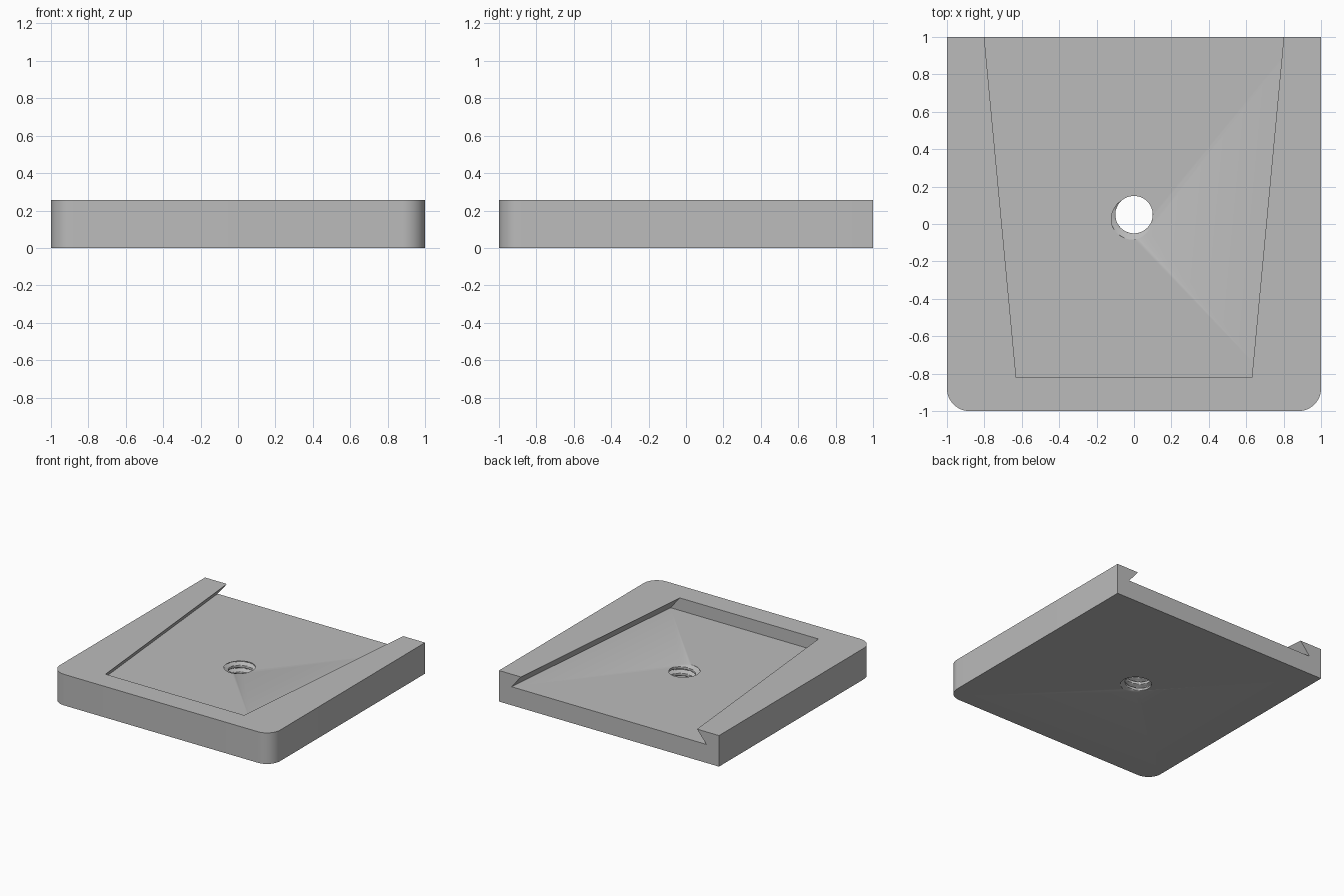
import bpy, bmesh, math

cube = bpy.data.objects.get("Cube")
if cube:
    bpy.data.objects.remove(cube, do_unlink=True)

HEIGHT = 0.255
FLOOR = 0.152      # height of the recessed floor
HOLE_Y = 0.05
MINOR, GROOVE = 0.1, 0.035
PITCH = 0.054

grey = bpy.data.materials.new("plain grey")
grey.use_nodes = True
colour = (0.5, 0.5, 0.5, 1)
grey.diffuse_color = colour
grey.node_tree.nodes["Principled BSDF"].inputs["Base Color"].default_value = colour


def loft(name, rings):
    """Closed solid through a stack of matching rings."""
    bm = bmesh.new()
    loops = [[bm.verts.new(p) for p in ring] for ring in rings]
    n = len(loops[0])
    for low, high in zip(loops, loops[1:]):
        for i in range(n):
            j = (i + 1) % n
            bm.faces.new((low[i], low[j], high[j], high[i]))
    bm.faces.new(loops[0])
    bm.faces.new(loops[-1])
    bmesh.ops.recalc_face_normals(bm, faces=bm.faces)
    mesh = bpy.data.meshes.new(name)
    bm.to_mesh(mesh)
    bm.free()
    mesh.materials.append(grey)
    obj = bpy.data.objects.new(name, mesh)
    bpy.context.collection.objects.link(obj)
    return obj


def cut(target, cutter):
    mod = target.modifiers.new(cutter.name, 'BOOLEAN')
    mod.operation = 'DIFFERENCE'
    mod.solver = 'EXACT'
    mod.object = cutter
    bpy.context.view_layer.objects.active = target
    bpy.ops.object.modifier_apply(modifier=mod.name)
    bpy.data.objects.remove(cutter, do_unlink=True)


# Plate: square at the back, rounded at the front corners
R, STEPS = 0.12, 12
outline = [(1, 1), (-1, 1)]
for cx, start in ((R - 1, math.pi), (1 - R, 1.5 * math.pi)):
    for i in range(STEPS + 1):
        a = start + i * math.pi / 2 / STEPS
        outline.append((cx + R * math.cos(a), R - 1 + R * math.sin(a)))
plate = loft("mounting_plate", [[(x, y, z) for x, y in outline] for z in (0, HEIGHT)])


# Tapered dovetail recess, open at the back
def recess_ring(z):
    under = 0.085 * (HEIGHT - z) / (HEIGHT - FLOOR)
    front, back = -0.82, 1.1
    w_front, w_back = 0.63 + under, 0.81 + under
    return [(-w_front, front, z), (w_front, front, z),
            (w_back, back, z), (-w_back, back, z)]


cut(plate, loft("recess_cutter", [recess_ring(FLOOR), recess_ring(HEIGHT + 0.02)]))

# Threaded hole: a cylinder whose radius follows a helical groove
SEGS, PER_TURN = 48, 12


def thread_ring(z):
    ring = []
    for i in range(SEGS):
        a = 2 * math.pi * i / SEGS
        phase = (z - FLOOR) / PITCH - (a - math.radians(245)) / (2 * math.pi)
        off = abs(phase - round(phase))
        r = MINOR + GROOVE * min(1, max(0, 1.35 - off / 0.22))
        ring.append((r * math.cos(a), HOLE_Y + r * math.sin(a), z))
    return ring


step = PITCH / PER_TURN
count = int((FLOOR + 0.04) / step)
cut(plate, loft("thread_cutter", [thread_ring(-0.0203 + k * step) for k in range(count + 1)]))

# Smooth the rounded corners, keep hard edges
bpy.ops.object.select_all(action='DESELECT')
plate.select_set(True)
bpy.context.view_layer.objects.active = plate
bpy.ops.object.shade_smooth_by_angle(angle=math.radians(30))
